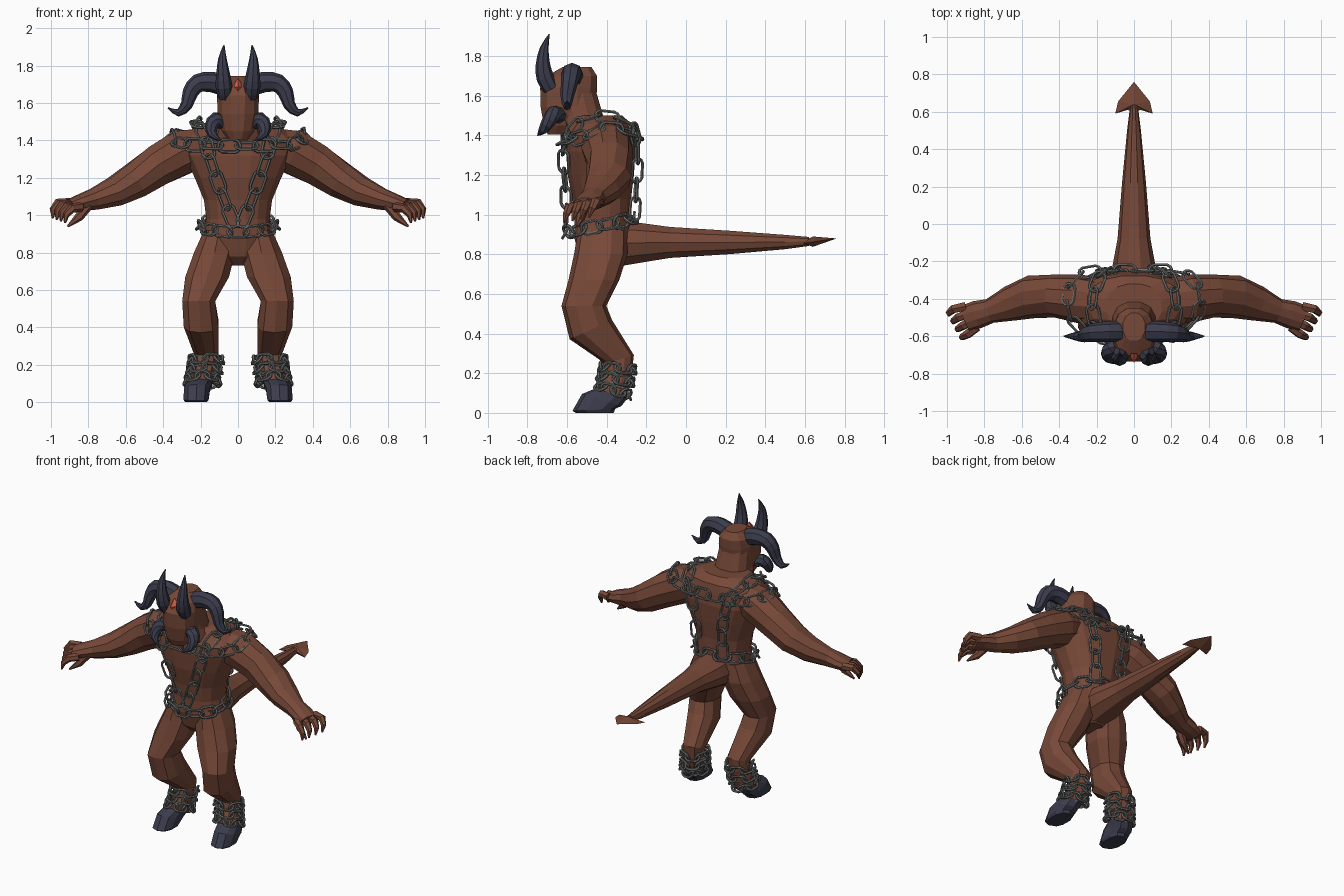
import bpy, bmesh
from math import sin, cos, pi, copysign, radians
from mathutils import Vector as V, Matrix

if "Cube" in bpy.data.objects:
    bpy.data.objects.remove(bpy.data.objects["Cube"])


def material(name, rgb):
    m = bpy.data.materials.new(name)
    m.diffuse_color = (*rgb, 1)
    m.use_nodes = True
    m.node_tree.nodes["Principled BSDF"].inputs["Base Color"].default_value = m.diffuse_color
    return m


SKIN = material("skin", (0.185, 0.066, 0.04))
HORN = material("horn", (0.045, 0.046, 0.075))
IRON = material("iron", (0.16, 0.17, 0.165))
GEM = material("gem", (0.85, 0.13, 0.07))


def finish(name, bm, mat, mirror=False):
    bmesh.ops.recalc_face_normals(bm, faces=bm.faces)
    me = bpy.data.meshes.new(name)
    bm.to_mesh(me)
    bm.free()
    me.materials.append(mat)
    ob = bpy.data.objects.new(name, me)
    bpy.context.collection.objects.link(ob)
    if mirror:
        mod = ob.modifiers.new("mirror", "MIRROR")
        mod.use_mirror_merge = False
    return ob


def skin_rings(bm, rings, closed=False):
    rings = [[bm.verts.new(p) for p in r] for r in rings]
    n = len(rings[0])
    for a, b in zip(rings, rings[1:] + rings[:1] if closed else rings[1:]):
        for i in range(n):
            j = (i + 1) % n
            bm.faces.new((a[i], a[j], b[j], b[i]))
    if not closed:
        bm.faces.new(rings[0])
        bm.faces.new(rings[-1])


def loft(name, secs, mat, mirror=False, n=12, power=0.85):
    """Stacked rings: (x, y, z, rx, ry[, slope of z along y])."""
    rings = []
    for x, y, z, rx, ry, *t in secs:
        ring = []
        for i in range(n):
            a = 2 * pi * (i + 0.5) / n
            c, s = cos(a), sin(a)
            dx = rx * copysign(abs(c) ** power, c)
            dy = ry * copysign(abs(s) ** power, s)
            ring.append((x + dx, y + dy, z + (t[0] * dy if t else 0)))
        rings.append(ring)
    bm = bmesh.new()
    skin_rings(bm, rings)
    return finish(name, bm, mat, mirror)


def spline(pts, sub, closed=False):
    """Catmull-Rom through tuples of any length."""
    n, out = len(pts), []
    get = (lambda i: pts[i % n]) if closed else (lambda i: pts[max(0, min(n - 1, i))])
    for i in range(n if closed else n - 1):
        for k in range(sub):
            t = k / sub
            out.append(tuple(0.5 * (2 * b + (c - a) * t + (2 * a - 5 * b + 4 * c - d) * t * t
                                    + (3 * b - a - 3 * c + d) * t ** 3)
                             for a, b, c, d in zip(get(i - 1), get(i), get(i + 1), get(i + 2))))
    return out if closed else out + [tuple(pts[-1])]


def add_tube(bm, secs, ref, n):
    """Sections along a path: (x, y, z, side radius, other radius)."""
    P = [V(s[:3]) for s in secs]
    rings = []
    for i, s in enumerate(secs):
        t = (P[min(i + 1, len(P) - 1)] - P[max(i - 1, 0)]).normalized()
        u = V(ref).cross(t).normalized()
        w = t.cross(u)
        rings.append([P[i] + u * s[3] * cos(2 * pi * k / n) + w * s[-1] * sin(2 * pi * k / n)
                      for k in range(n)])
    skin_rings(bm, rings)


def tube(name, secs, mat, ref=(0, 0, 1), n=10, sub=1, mirror=False):
    bm = bmesh.new()
    add_tube(bm, spline(secs, sub), ref, n)
    return finish(name, bm, mat, mirror)


def chain(name, pts, centre, pitch=0.095, width=0.034, wire=0.008, closed=True, mirror=False):
    """Interlocking oval links along a smooth path."""
    path = [V(p) for p in spline(pts, 12, closed)]
    if closed:
        path.append(path[0])
    cum = [0]
    for a, b in zip(path, path[1:]):
        cum.append(cum[-1] + (b - a).length)
    count = max(4, round(cum[-1] / pitch))
    if closed:
        count += count % 2
    step = cum[-1] / count

    def at(d):
        for i in range(len(cum) - 1):
            if cum[i + 1] >= d - 1e-6:
                return path[i].lerp(path[i + 1], (d - cum[i]) / (cum[i + 1] - cum[i]))
        return path[-1]

    bm = bmesh.new()
    half = step * 0.5 + wire * 1.6
    for k in range(count):
        a, b = at(k * step), at((k + 1) * step)
        mid, t = (a + b) / 2, (b - a).normalized()
        out = mid - V(centre)
        out = (out - t * out.dot(t)).normalized()
        out.rotate(Matrix.Rotation(radians(20 if k % 2 else -40), 3, t))
        side = t.cross(out)
        rings = []
        for i in range(12):
            q = 2 * pi * (i + 0.5) / 12
            c = mid + t * (copysign(max(half - width, 0), cos(q)) + width * cos(q)) + side * width * sin(q)
            d = (t * cos(q) + side * sin(q)).normalized()
            rings.append([c + (d * cos(j * pi / 3) + out * sin(j * pi / 3)) * wire for j in range(6)])
        skin_rings(bm, rings, True)
    return finish(name, bm, IRON, mirror)


# Torso, neck and head
loft("torso", [(0, -.42, .73, .06, .07), (0, -.42, .78, .14, .12), (0, -.42, .88, .19, .145),
               (0, -.42, .98, .172, .145), (0, -.425, 1.08, .185, .15), (0, -.43, 1.2, .235, .17),
               (0, -.43, 1.32, .295, .178), (0, -.43, 1.40, .315, .168), (0, -.42, 1.46, .25, .145),
               (0, -.44, 1.50, .15, .12)], SKIN, n=16)
loft("neck", [(0, -.48, 1.4, .16, .13), (0, -.53, 1.5, .118, .115), (0, -.56, 1.62, .105, .11)], SKIN)
loft("head", [(0, -.64, 1.405, .055, .06), (0, -.615, 1.45, .09, .105), (0, -.595, 1.54, .113, .142),
              (0, -.592, 1.64, .115, .148), (0, -.575, 1.70, .105, .13), (0, -.55, 1.745, .06, .075)], SKIN)

# Legs and hooves
loft("legs", [(.10, -.42, .92, .085, .125), (.125, -.43, .80, .115, .135), (.165, -.465, .67, .122, .128),
              (.21, -.515, .54, .092, .113), (.197, -.48, .42, .097, .107, .45),
              (.17, -.335, .27, .07, .072, .3), (.178, -.345, .19, .064, .07, -.1),
              (.205, -.375, .09, .068, .073, -.35)], SKIN, True, 10)
loft("hooves", [(.205, -.375, .10, .072, .08, -.3), (.22, -.425, .065, .072, .1, -.3),
                (.224, -.465, .015, .07, .108, .05), (.224, -.46, 0, .06, .095)], HORN, True, 10)

# Arms, fingers and thumbs
tube("arms", [(.20, -.41, 1.37, .12, .10), (.29, -.40, 1.34, .13, .125), (.42, -.385, 1.27, .115, .115),
              (.55, -.39, 1.185, .115, .10), (.66, -.425, 1.125, .095, .082), (.77, -.465, 1.085, .066, .06),
              (.84, -.485, 1.067, .075, .047), (.90, -.505, 1.05, .072, .036)], SKIN, mirror=True)
bm = bmesh.new()
for i in range(4):
    f = i / 3
    rows = [(V((.90, -.44, 1.065)), V((.84, -.55, 1.045)), .027),
            (V((.965, -.455, 1.065)), V((.89, -.59, 1.035)), .024),
            (V((.99, -.475, 1.03)), V((.92, -.605, 1.0)), .018),
            (V((.99, -.49, .985)), V((.925, -.615, .96)), .006)]
    add_tube(bm, [(*a.lerp(b, f), r) for a, b, r in rows], (0, 1, 0), 6)
add_tube(bm, [(.80, -.51, 1.055, .028), (.85, -.53, .99, .024), (.91, -.55, .94, .006)], (0, 1, 0), 6)
finish("fingers", bm, SKIN, True)

# Tail with a flat barbed tip
tube("tail", [(0, -.36, .855, .13, .125), (0, -.24, .858, .118, .107), (0, -.08, .86, .088, .082),
              (0, .22, .86, .064, .062), (0, .5, .862, .037, .038), (0, .62, .865, .022, .024)], SKIN)
bm = bmesh.new()
edge = [(0, .76, .88), (.085, .655, .865), (.10, .59, .855), (.035, .61, .865), (0, .60, .87),
        (-.035, .61, .865), (-.10, .59, .855), (-.085, .655, .865)]
rim = [bm.verts.new(p) for p in edge]
for dz in (.022, -.03):
    peak = bm.verts.new((0, .64, .868 + dz))
    for a, b in zip(rim, rim[1:] + rim[:1]):
        bm.faces.new((a, b, peak))
finish("tail_tip", bm, SKIN)

# Brow horns, side horns and cheek tusks
tube("brow_horns", [(.07, -.68, 1.635, .04), (.075, -.71, 1.69, .045), (.08, -.722, 1.76, .036),
                    (.083, -.715, 1.84, .022), (.075, -.69, 1.91, .003)],
     HORN, (0, 1, 0), 8, 2, True)
tube("side_horns", [(.07, -.575, 1.69, .055), (.14, -.575, 1.712, .055), (.215, -.58, 1.705, .05),
                    (.255, -.59, 1.655, .042), (.275, -.60, 1.59, .032), (.32, -.60, 1.548, .021),
                    (.375, -.60, 1.575, .003)], HORN, (0, 1, 0), 8, 2, True)
tube("cheek_tusks", [(.08, -.64, 1.50, .042), (.12, -.665, 1.508, .042), (.142, -.69, 1.475, .036),
                     (.135, -.72, 1.43, .025), (.09, -.748, 1.40, .003)], HORN, (0, 1, 0), 8, 2, True)

# Forehead gem
bm = bmesh.new()
bmesh.ops.create_cone(bm, segments=4, radius1=1, radius2=0, depth=1, cap_ends=True)
bmesh.ops.scale(bm, vec=(.03, .05, .05), verts=bm.verts)
bmesh.ops.transform(bm, matrix=Matrix.Translation((0, -.718, 1.685)) @ Matrix.Rotation(pi / 2, 4, "X"),
                    verts=bm.verts)
finish("gem", bm, GEM)

# Chains around shoulders, over the shoulders, waist and ankles
half = [(.2, -.605, 1.375), (.32, -.53, 1.385), (.355, -.42, 1.435), (.32, -.29, 1.42), (.2, -.25, 1.40)]
chain("shoulder_chain", [(0, -.625, 1.37)] + half + [(0, -.25, 1.39)]
      + [(-x, y, z) for x, y, z in half[::-1]], (0, -.42, 1.3))
chain("strap_chains", [(.02, -.605, .95), (.08, -.605, 1.1), (.15, -.62, 1.3), (.18, -.585, 1.42),
                       (.22, -.5, 1.49), (.22, -.38, 1.495), (.18, -.27, 1.45), (.13, -.245, 1.33),
                       (.10, -.25, 1.15), (.10, -.26, .98)], (0, -.42, 1.2), closed=False, mirror=True)


def hoop(x, y, z, rx, ry, slope):
    return [(x + rx * cos(k * pi / 5), y + ry * sin(k * pi / 5), z + slope * ry * sin(k * pi / 5))
            for k in range(10)]


chain("waist_chain", hoop(0, -.435, .945, .205, .175, .2), (0, -.43, .94))
for i, ring in enumerate([(.172, -.345, .225, .083, .082, -.1), (.18, -.355, .17, .083, .082, -.2),
                          (.19, -.367, .115, .085, .082, -.3)]):
    chain(f"ankle_chain_{i + 1}", hoop(*ring), ring[:3], .062, .027, .008, mirror=True)
